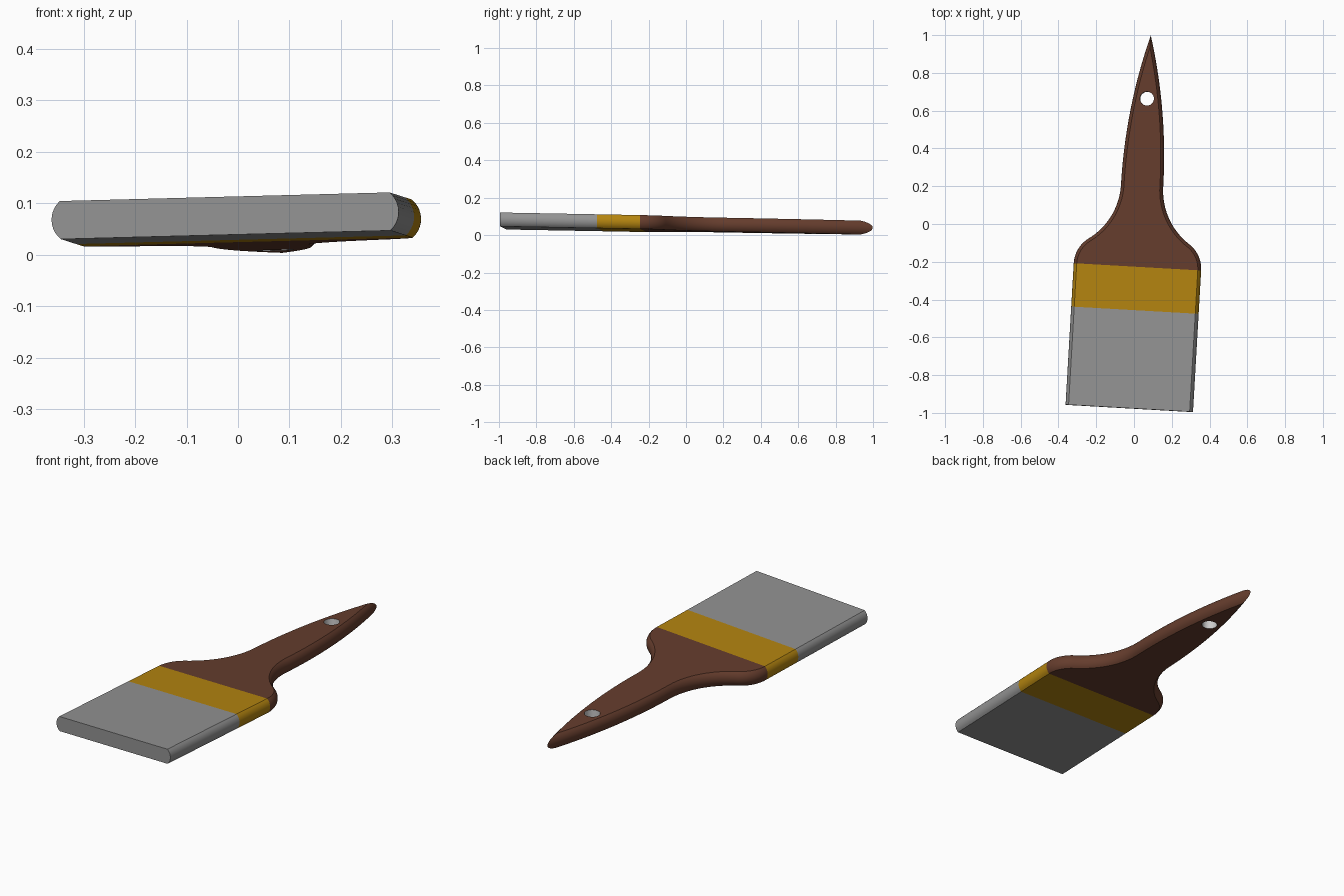
import bpy, bmesh, math
from mathutils import Matrix

if "Cube" in bpy.data.objects:
    bpy.data.objects.remove(bpy.data.objects["Cube"])

HALF, THICK, BULGE = 0.338, 0.037, 0.017   # half width, half thickness, edge bulge
FERRULE, HANDLE, NECK, TIP = 0.52, 0.75, 1.18, 1.978
NECK_HALF, HOLE_AT, HOLE_R = 0.112, 1.642, 0.037

# Brush lies along local y from the bristle end, slightly tilted
PLACE = (Matrix.Translation((-0.025, -0.976, 0.0755))
         @ Matrix.Rotation(math.radians(-3.3), 4, 'Z')
         @ Matrix.Rotation(math.radians(-1.05), 4, 'X')
         @ Matrix.Rotation(math.radians(-1.5), 4, 'Y'))


def material(name, color):
    m = bpy.data.materials.new(name)
    m.use_nodes = True
    m.diffuse_color = (*color, 1)
    m.node_tree.nodes["Principled BSDF"].inputs["Base Color"].default_value = (*color, 1)
    return m


brown = material("brown wood", (0.130, 0.046, 0.026))
gold = material("gold metal", (0.450, 0.230, 0.005))
grey = material("grey bristle", (0.290, 0.290, 0.290))
silver = material("pale hole lining", (0.6, 0.6, 0.6))


def arc(cx, cy, r, a, b, n):
    return [(cx + r * math.cos(a + (b - a) * i / n), cy + r * math.sin(a + (b - a) * i / n))
            for i in range(n + 1)]


def straight(start, end):
    return lambda inset: [(HALF - inset, start), (HALF - inset, end)]


def handle_side(inset):
    # Shoulder, hollow and long taper as tangent arcs, all offset by the inset
    r = 0.165
    k, dy = HALF - r - NECK_HALF, NECK - HANDLE
    big = (k * k + dy * dy - r * r) / (2 * (r + k))
    turn = math.atan2(dy, big - k)
    length = TIP - NECK
    taper = (NECK_HALF ** 2 + length ** 2) / (2 * NECK_HALF)
    end = math.acos((taper - NECK_HALF) / (taper - inset))
    return (arc(HALF - r, HANDLE, r - inset, 0, turn, 14)
            + arc(NECK_HALF + big, NECK, big + inset, math.pi + turn, math.pi, 18)[1:]
            + arc(NECK_HALF - taper, NECK, taper - inset, 0, end, 20)[1:])


def slab(name, side, mat):
    # Stack outlines along a bulged edge profile, then cap both faces
    rad = (THICK ** 2 + BULGE ** 2) / (2 * BULGE)
    sweep = math.asin(THICK / rad)
    bm = bmesh.new()
    rings = []
    for i in range(11):
        a = sweep * (i / 5 - 1)
        right = side(max(0, rad * (1 - math.cos(a))))
        left = [(-x, y) for x, y in reversed(right) if x > 1e-5]
        rings.append([bm.verts.new((x, y, rad * math.sin(a))) for x, y in right + left])
    count = len(rings[0])
    for low, high in zip(rings, rings[1:]):
        for j in range(count):
            k = (j + 1) % count
            bm.faces.new((low[j], low[k], high[k], high[j]))
    bm.faces.new(rings[0][::-1])
    bm.faces.new(rings[-1])
    bmesh.ops.recalc_face_normals(bm, faces=bm.faces)
    me = bpy.data.meshes.new(name)
    bm.to_mesh(me)
    bm.free()
    me.materials.append(mat)
    ob = bpy.data.objects.new(name, me)
    bpy.context.collection.objects.link(ob)
    return ob


bristles = slab("bristles", straight(0, FERRULE), grey)
ferrule = slab("ferrule", straight(FERRULE, HANDLE), gold)
handle = slab("handle", handle_side, brown)

# Hanging hole through the handle
bpy.ops.mesh.primitive_cylinder_add(vertices=32, radius=HOLE_R, depth=0.3, location=(0, HOLE_AT, 0))
cutter = bpy.context.object
cutter.name = "hole_cutter"
cutter.hide_render = True
cut = handle.modifiers.new("hole", 'BOOLEAN')
cut.operation, cut.solver, cut.object = 'DIFFERENCE', 'EXACT', cutter
bpy.context.view_layer.objects.active = handle
bpy.ops.object.modifier_apply(modifier=cut.name)
bpy.data.objects.remove(cutter)

# Pale lining on the wall of the hole
handle.data.materials.append(silver)
for f in handle.data.polygons:
    near = math.hypot(f.center.x, f.center.y - HOLE_AT) < HOLE_R * 1.05
    if near and abs(f.normal.z) < 0.3:
        f.material_index = 1

# Place the parts and smooth the rounded edges
bpy.ops.object.select_all(action='DESELECT')
for ob in (bristles, ferrule, handle):
    ob.matrix_world = PLACE
    ob.select_set(True)
bpy.context.view_layer.objects.active = handle
bpy.ops.object.shade_smooth_by_angle(angle=math.radians(30))
